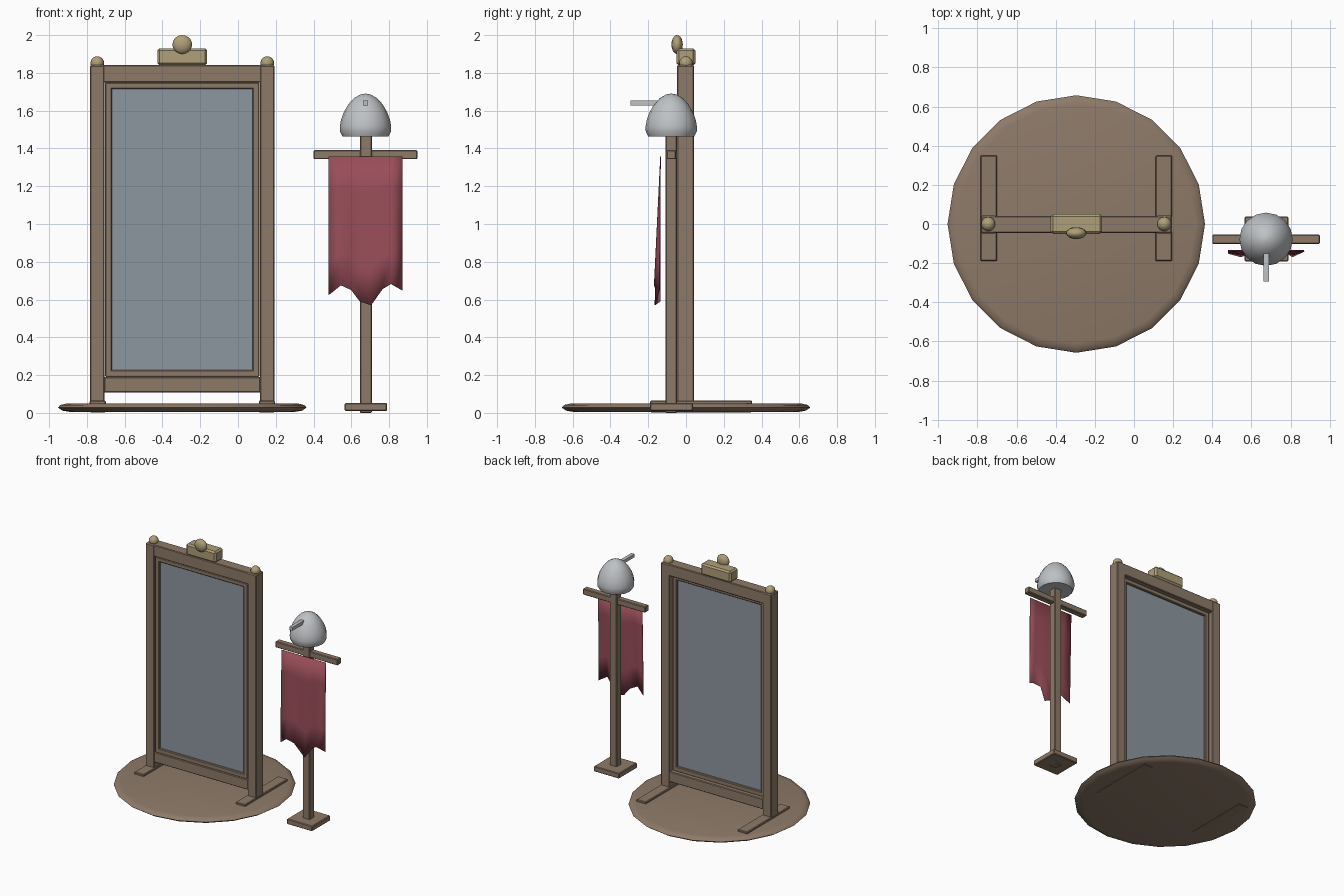
import bpy, bmesh, math

cube = bpy.data.objects.get("Cube")
if cube:
    bpy.data.objects.remove(cube, do_unlink=True)


def material(name, rgb):
    m = bpy.data.materials.new(name)
    m.use_nodes = True
    m.diffuse_color = (*rgb, 1)
    bsdf = next(n for n in m.node_tree.nodes if n.type == 'BSDF_PRINCIPLED')
    bsdf.inputs["Base Color"].default_value = (*rgb, 1)
    return m


WOOD = material("brown wood", (0.27, 0.195, 0.14))
GLASS = material("blue grey glass", (0.27, 0.31, 0.35))
GOLD = material("pale gold", (0.43, 0.35, 0.19))
CLOTH = material("red cloth", (0.32, 0.075, 0.1))
STEEL = material("light steel", (0.52, 0.54, 0.56))


def finish(name, bm, mat, smooth=None):
    bmesh.ops.recalc_face_normals(bm, faces=bm.faces)
    mesh = bpy.data.meshes.new(name)
    bm.to_mesh(mesh)
    bm.free()
    ob = bpy.data.objects.new(name, mesh)
    bpy.context.collection.objects.link(ob)
    mesh.materials.append(mat)
    if smooth:
        bpy.ops.object.select_all(action='DESELECT')
        bpy.context.view_layer.objects.active = ob
        ob.select_set(True)
        bpy.ops.object.shade_smooth_by_angle(angle=math.radians(smooth))
    return ob


def box(name, x, y, z, mat=WOOD, bevel=0.005):
    """Box from (low, high) ranges on each axis."""
    bm = bmesh.new()
    bmesh.ops.create_cube(bm, size=1)
    for v in bm.verts:
        v.co = [(a + b) / 2 + c * (b - a) for c, (a, b) in zip(v.co, (x, y, z))]
    ob = finish(name, bm, mat)
    if bevel:
        mod = ob.modifiers.new("soft_edges", 'BEVEL')
        mod.width = bevel
        mod.segments = 1
    return ob


def ball(name, centre, radii, mat):
    bm = bmesh.new()
    bmesh.ops.create_uvsphere(bm, u_segments=16, v_segments=10, radius=1)
    for v in bm.verts:
        v.co = [c + r * p for c, r, p in zip(centre, radii, v.co)]
    return finish(name, bm, mat, 60)


def lathe(name, centre, profile, sides, mat, smooth):
    """Turn a (radius, height) profile, bottom to top, and cap both ends."""
    bm = bmesh.new()
    rings = []
    for r, z in profile:
        rings.append([bm.verts.new((centre[0] + r * math.cos(math.tau * i / sides),
                                    centre[1] + r * math.sin(math.tau * i / sides), z))
                      for i in range(sides)])
    for low, high in zip(rings, rings[1:]):
        for i in range(sides):
            j = (i + 1) % sides
            bm.faces.new((low[i], low[j], high[j], high[i]))
    bm.faces.new(rings[0])
    bm.faces.new(rings[-1])
    return finish(name, bm, mat, smooth)


# Round platform
MID = -0.295
lathe("platform", (MID, 0),
      [(0.60, 0.006), (0.635, 0.012), (0.658, 0.028), (0.645, 0.042), (0.61, 0.05)],
      20, WOOD, 50)

# Posts, feet and finials, mirrored about the mirror's centre line
DEPTH = (-0.048, 0.043)
for side, s in (("right", -1), ("left", 1)):
    def span(a, b):
        return tuple(sorted((MID + s * a, MID + s * b)))
    box(side + "_post", span(0.412, 0.488), DEPTH, (0.05, 1.84))
    box(side + "_foot", span(0.405, 0.49), (-0.19, 0.35), (0.003, 0.065))
    ball(side + "_finial", (MID + s * 0.45, 0, 1.852), (0.036,) * 3, GOLD)
    box(side + "_trim", span(0.372, 0.408), (-0.043, 0.01), (0.19, 1.75))

# Rails and trim across the frame
INNER = (MID - 0.415, MID + 0.415)
box("top_rail", (MID - 0.486, MID + 0.486), (-0.046, 0.041), (1.75, 1.842))
box("bottom_rail", INNER, (-0.046, 0.041), (0.107, 0.19))
TRIM = (MID - 0.405, MID + 0.405)
box("top_trim", TRIM, (-0.043, 0.01), (1.716, 1.75))
box("bottom_trim", TRIM, (-0.043, 0.01), (0.188, 0.226))
box("mirror_glass", (MID - 0.38, MID + 0.38), (-0.028, -0.008), (0.21, 1.73), GLASS, 0)

# Crest
box("crest_block", (MID - 0.132, MID + 0.132), (-0.05, 0.05), (1.84, 1.93), GOLD, 0.012)
ball("crest_jewel", (MID, -0.047, 1.95), (0.052, 0.03, 0.05), GOLD)

# Display stand
SX, SY = 0.677, -0.078
box("stand_base", (SX - 0.112, SX + 0.112), (SY - 0.113, SY + 0.116), (0.01, 0.052))
box("stand_post", (SX - 0.032, SX + 0.032), (SY - 0.031, SY + 0.031), (0, 1.48))
box("stand_crossbar", (0.4, 0.95), (-0.102, -0.054), (1.343, 1.391))

# Helmet and its peg
lathe("helmet", (SX - 0.002, SY),
      [(0.122, 1.463), (0.135, 1.49), (0.136, 1.515), (0.13, 1.55), (0.116, 1.59),
       (0.09, 1.635), (0.06, 1.667), (0.028, 1.685), (0.004, 1.69)], 16, STEEL, 50)
box("helmet_peg", (0.661, 0.689), (-0.295, -0.15), (1.627, 1.653), STEEL, 0)

# Hanging banner: flat at the top, folded and ragged at the bottom (x, y, z of hem)
hem = [(0.48, -0.15, 0.624), (0.545, -0.168, 0.675), (0.6, -0.15, 0.65),
       (0.645, -0.137, 0.59), (0.705, -0.165, 0.57), (0.765, -0.14, 0.655),
       (0.81, -0.168, 0.682), (0.87, -0.14, 0.648)]
bm = bmesh.new()
rows = [[bm.verts.new((x, -0.135 + (y + 0.135) * t, 1.358 + (z - 1.358) * t))
         for x, y, z in hem] for t in (0, 0.25, 0.5, 0.75, 1)]
for up, low in zip(rows, rows[1:]):
    for i in range(len(hem) - 1):
        bm.faces.new((low[i], low[i + 1], up[i + 1], up[i]))
banner = finish("banner", bm, CLOTH, 60)
cloth = banner.modifiers.new("cloth_thickness", 'SOLIDIFY')
cloth.thickness = 0.003
cloth.offset = 0
